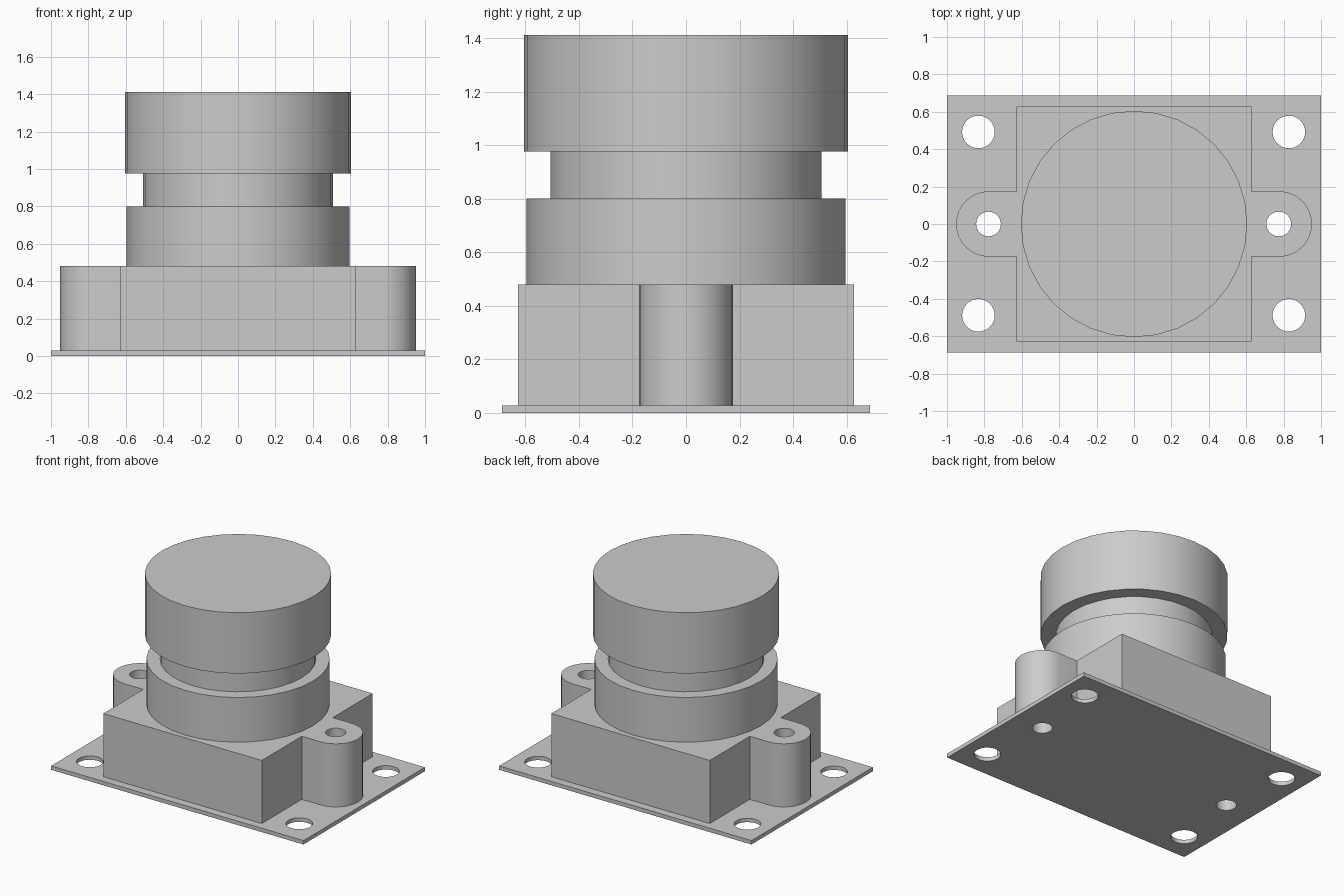
import bpy
import math

cube = bpy.data.objects.get("Cube")
if cube:
    bpy.data.objects.remove(cube, do_unlink=True)

grey = bpy.data.materials.new("plain_grey")
grey.use_nodes = True
colour = (0.6, 0.6, 0.6, 1)
grey.diffuse_color = colour
grey.node_tree.nodes["Principled BSDF"].inputs["Base Color"].default_value = colour


def arc(x, y, r, start=0, sweep=360, steps=32):
    """Points along an arc; a full circle leaves out the repeated end point."""
    count = steps if sweep == 360 else steps + 1
    angles = [math.radians(start + sweep * i / steps) for i in range(count)]
    return [(x + r * math.cos(a), y + r * math.sin(a)) for a in angles]


def slab(name, loops, z0, z1):
    """Extrude an outline, with any further loops as through holes."""
    curve = bpy.data.curves.new(name, "CURVE")
    curve.dimensions = "2D"
    curve.fill_mode = "BOTH"
    curve.extrude = (z1 - z0) / 2
    for loop in loops:
        spline = curve.splines.new("POLY")
        spline.points.add(len(loop) - 1)
        for point, (x, y) in zip(spline.points, loop):
            point.co = (x, y, 0, 1)
        spline.use_cyclic_u = True
    obj = bpy.data.objects.new(name, curve)
    bpy.context.collection.objects.link(obj)
    obj.location.z = (z0 + z1) / 2
    bpy.ops.object.select_all(action="DESELECT")
    obj.select_set(True)
    bpy.context.view_layer.objects.active = obj
    bpy.ops.object.convert(target="MESH")
    obj = bpy.context.object
    obj.data.materials.clear()
    obj.data.materials.append(grey)
    bpy.ops.object.shade_smooth_by_angle(angle=math.radians(30))


BOARD_TOP, HOUSING_TOP = 0.028, 0.48
HALF, EAR_X, EAR_R = 0.628, 0.776, 0.175

# Circuit board with corner and ear holes
ear_holes = [arc(s * EAR_X - 0.002, 0, 0.066) for s in (-1, 1)]
corner_holes = [arc(sx * 0.83 - 0.002, sy * 0.49 + 0.002, 0.087)
                for sx in (-1, 1) for sy in (-1, 1)]
board = [(-1, -0.687), (1, -0.687), (1, 0.687), (-1, 0.687)]
slab("board", [board] + corner_holes + ear_holes, 0, BOARD_TOP)

# Square housing with a rounded screw ear on each side
housing = ([(-HALF, -HALF), (HALF, -HALF), (HALF, -EAR_R)]
           + arc(EAR_X, 0, EAR_R, -90, 180, 16)
           + [(HALF, EAR_R), (HALF, HALF), (-HALF, HALF), (-HALF, EAR_R)]
           + arc(-EAR_X, 0, EAR_R, 90, 180, 16)
           + [(-HALF, -EAR_R)])
slab("housing", [housing] + ear_holes, BOARD_TOP, HOUSING_TOP)

# Stepped lens barrel
for name, radius, z0, z1 in (("lens_mount", 0.595, HOUSING_TOP, 0.8),
                             ("lens_neck", 0.507, 0.8, 0.976),
                             ("lens_head", 0.605, 0.976, 1.412)):
    slab(name, [arc(0, 0, radius)], z0, z1)
